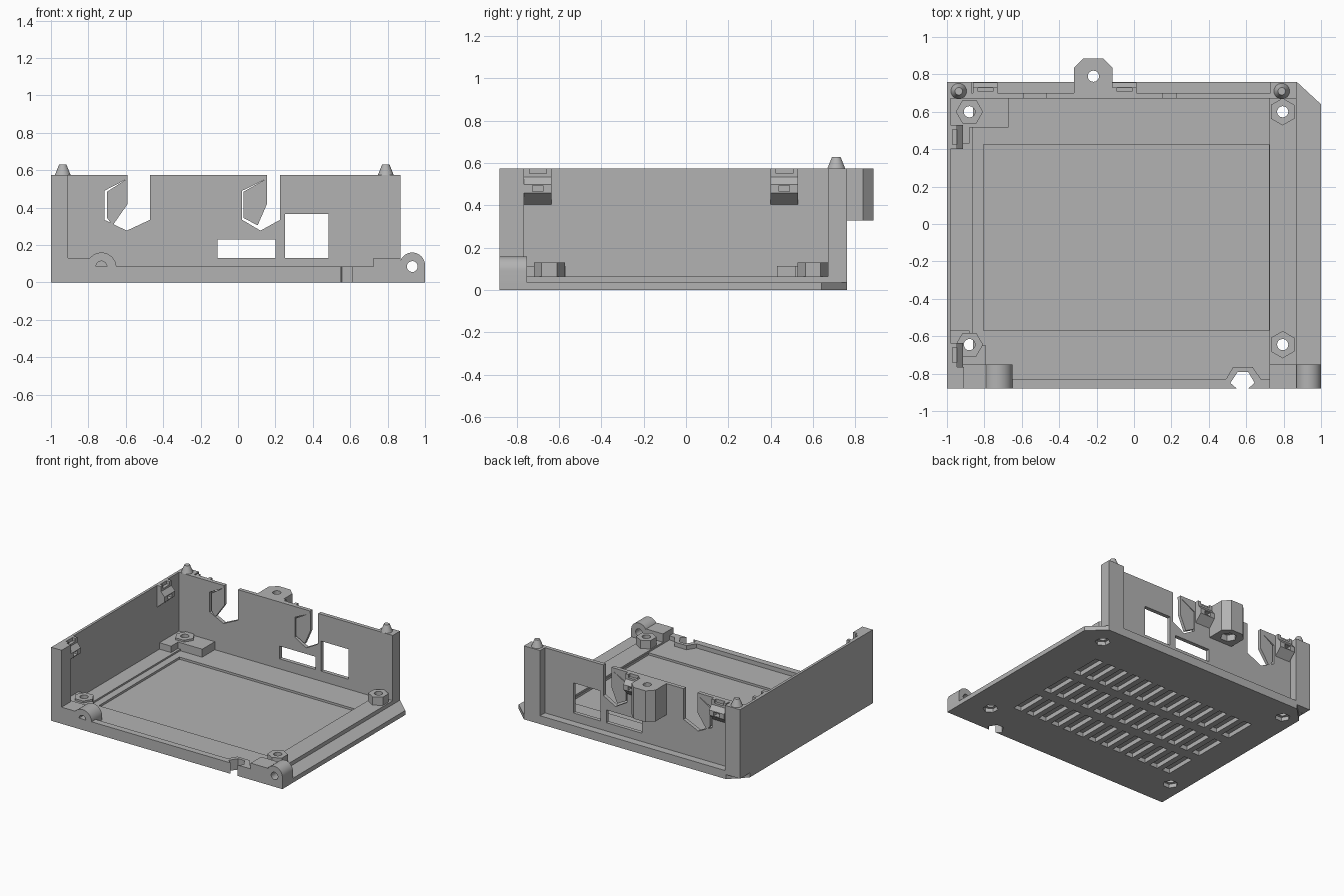
import bpy, bmesh, math
from mathutils import Vector

cube = bpy.data.objects.get("Cube")
if cube:
    bpy.data.objects.remove(cube)

grey = bpy.data.materials.new("plain grey")
grey.use_nodes = True
grey.diffuse_color = (0.45, 0.45, 0.45, 1)
grey.node_tree.nodes["Principled BSDF"].inputs["Base Color"].default_value = grey.diffuse_color


def place(axis, u, v, w):
    return {"x": Vector((w, u, v)), "y": Vector((u, w, v)), "z": Vector((u, v, w))}[axis]


def prism(name, pts, axis, a, b, cuts=()):
    """Extrude a 2D outline from a to b along an axis, then cut holes."""
    bm = bmesh.new()
    lo = [bm.verts.new(place(axis, u, v, a)) for u, v in pts]
    hi = [bm.verts.new(place(axis, u, v, b)) for u, v in pts]
    bm.faces.new(lo)
    bm.faces.new(hi)
    for i in range(len(pts)):
        j = (i + 1) % len(pts)
        bm.faces.new((lo[i], lo[j], hi[j], hi[i]))
    bmesh.ops.recalc_face_normals(bm, faces=bm.faces)
    mesh = bpy.data.meshes.new(name)
    bm.to_mesh(mesh)
    bm.free()
    mesh.materials.append(grey)
    ob = bpy.data.objects.new(name, mesh)
    bpy.context.collection.objects.link(ob)
    for c in cuts:
        m = ob.modifiers.new("cut", "BOOLEAN")
        m.operation, m.solver, m.object = "DIFFERENCE", "EXACT", c
    return ob


def rect(u0, u1, v0, v1):
    return [(u0, v0), (u1, v0), (u1, v1), (u0, v1)]


def ring(u, v, r, n, turn=0.0):
    return [(u + r * math.cos(turn + math.tau * i / n),
             v + r * math.sin(turn + math.tau * i / n)) for i in range(n)]


def cutter(pts, axis, a, b):
    ob = prism("cutter", pts, axis, a, b)
    ob.hide_render = True
    ob.hide_set(True)
    ob.display_type = "WIRE"
    return ob


def box(name, x0, x1, y0, y1, z0, z1, cuts=()):
    return prism(name, rect(x0, x1, y0, y1), "z", z0, z1, cuts)


# Cutters for the floor: vents, screw holes and front cable notch
vents = []
for row in (-0.405, -0.075, 0.255):
    for col in range(13):
        x = -0.74 + 0.115 * col
        vents.append((x - 0.035, x + 0.035, row - 0.125, row + 0.125))
bm = bmesh.new()
for x0, x1, y0, y1 in vents:
    made = bmesh.ops.create_cube(bm, size=1)["verts"]
    for v in made:
        v.co = Vector(((x0 + x1) / 2 + v.co.x * (x1 - x0),
                       (y0 + y1) / 2 + v.co.y * (y1 - y0), v.co.z))
mesh = bpy.data.meshes.new("vent_cutter")
bm.to_mesh(mesh)
bm.free()
vent_cut = bpy.data.objects.new("vent_cutter", mesh)
bpy.context.collection.objects.link(vent_cut)
vent_cut.hide_render = True
vent_cut.hide_set(True)

standoffs = [(-0.88, 0.6, 0), (-0.88, -0.645, 0),
             (0.795, 0.6, math.pi / 6), (0.795, -0.645, math.pi / 6)]
screw = [cutter(ring(x, y, 0.03, 20), "z", -0.1, 0.3) for x, y, t in standoffs]
nuts = [cutter(ring(x, y, 0.055, 6, t), "z", -0.1, 0.03) for x, y, t in standoffs]
notch = cutter([(0.55, -0.95), (0.55, -0.88), (0.515, -0.85), (0.555, -0.79), (0.61, -0.79),
                (0.645, -0.85), (0.61, -0.88), (0.61, -0.95)], "z", -0.1, 0.3)
recess = cutter(rect(-0.805, 0.722, -0.57, 0.425), "z", 0.035, 0.2)

# Floor slab and its raised inner levels
prism("floor_slab", [(-1, -0.88), (1, -0.88), (1, 0.64), (0.87, 0.76), (-0.88, 0.76), (-1, 0.64)],
      "z", 0, 0.035, [vent_cut, notch] + screw + nuts)
box("inner_floor", -0.86, 0.727, -0.86, 0.69, 0.034, 0.052, [recess, notch])
for name, x0, x1 in (("right_rail", -0.99, -0.86), ("left_rail", 0.725, 0.87)):
    box(name, x0, x1, -0.87, 0.69, 0.034, 0.065, screw)
box("back_ledge", -1, 0.87, 0.67, 0.76, 0.035, 0.065)

# Front lip with a collar round the cable notch
box("front_lip", -0.92, 0.73, -0.88, -0.83, 0.03, 0.085, [notch])
prism("notch_collar", [(0.49, -0.832), (0.53, -0.765), (0.635, -0.765), (0.68, -0.832)],
      "z", 0.03, 0.085, [notch])


# Front corner blocks with rounded hinge bosses
def arch(cx, r, cz):
    return [(cx - r, 0.01)] + [(cx - r * math.cos(math.pi * i / 16), cz + r * math.sin(math.pi * i / 16))
                               for i in range(17)] + [(cx + r, 0.01)]


for name, cx, r, start in (("right_hinge_boss", -0.73, 0.08, -0.8), ("left_hinge_boss", 0.932, 0.068, -0.95)):
    hole = cutter(ring(cx, 0.085, 0.029, 24), "y", -0.95, -0.8 if cx < 0 else -0.7)
    boss = prism(name, arch(cx, r, 0.16 - r), "y", -0.88, -0.75, [hole])
    bpy.context.view_layer.objects.active = boss
    boss.select_set(True)
    bpy.ops.object.shade_smooth_by_angle(angle=math.radians(30))
    boss.select_set(False)
box("right_front_block", -0.92, -0.79, -0.88, -0.75, 0.03, 0.13)
box("left_front_block", 0.725, 0.87, -0.88, -0.75, 0.03, 0.13)

# Screw standoffs and pads
for (x, y, t), hole in zip(standoffs, screw):
    prism("standoff", ring(x, y, 0.073, 6, t), "z", 0.034, 0.13, [hole])
prism("back_pad", [(-0.99, 0.68), (-0.67, 0.68), (-0.67, 0.515), (-0.88, 0.515), (-0.88, 0.43), (-0.99, 0.43)],
      "z", 0.034, 0.115, [screw[0]])
prism("front_pad", [(-0.99, -0.76), (-0.79, -0.76), (-0.79, -0.65), (-0.88, -0.65), (-0.88, -0.57), (-0.99, -0.57)],
      "z", 0.034, 0.115, [screw[1]])

# Side wall and posts
box("side_wall", -1, -0.98, -0.88, 0.64, 0.03, 0.575)
box("front_post", -1, -0.91, -0.88, -0.765, 0.035, 0.575)
box("right_back_post", -1, -0.87, 0.64, 0.76, 0.035, 0.575,
    [cutter(rect(-0.98, -0.8, 0.6, 0.67), "z", 0, 1)])
box("left_back_post", 0.73, 0.87, 0.67, 0.76, 0.035, 0.575)

# Back wall with two open notches and two ports
ports = [cutter(rect(-0.11, 0.2, 0.13, 0.23), "y", 0.5, 0.9),
         cutter(rect(0.25, 0.485, 0.13, 0.365), "y", 0.5, 0.9)]


def notch_path(left, lip, right, mid):
    return [(right, 0.575), (right, 0.335), (mid, 0.277), (left, 0.335),
            (left, 0.49), (lip, 0.555), (lip, 0.575)]


prism("back_wall", [(-0.98, 0.035), (0.87, 0.035), (0.87, 0.575)]
      + notch_path(0.022, 0.155, 0.225, 0.12)
      + notch_path(-0.715, -0.59, -0.47, -0.595) + [(-0.98, 0.575)],
      "y", 0.67, 0.7, ports)
for lip, left, foot in ((-0.59, -0.7, -0.67), (0.155, 0.03, 0.105)):
    prism("notch_flap", [(left, 0.485), (lip, 0.556), (lip, 0.42), (foot, 0.305), (left, 0.345)],
          "y", 0.675, 0.7)


# Snap catches on the side wall and the back wall
def catch(name, axis, mid, base, tip):
    d = tip - base
    prof = [(base, 0.575), (base + 0.55 * d, 0.575), (base + 0.55 * d, 0.535),
            (tip, 0.5), (tip, 0.46), (base, 0.4)]
    other = "x" if axis == "y" else "y"
    slot = cutter(rect(mid - 0.025, mid + 0.025, 0.465, 0.495), other, base + 0.3 * d, tip + d)
    top = cutter(rect(mid - 0.04, mid + 0.04, 0.55, 0.7), other, base + 0.2 * d, tip + d)
    prism(name, prof, axis, mid - 0.065, mid + 0.065, [slot, top])


catch("side_catch_front", "y", -0.7, -0.985, -0.915)
catch("side_catch_back", "y", 0.465, -0.985, -0.915)
catch("back_catch_right", "x", -0.795, 0.695, 0.757)
catch("back_catch_left", "x", -0.052, 0.695, 0.757)

# Screw lug on the back wall with a nut pocket below
lug_hole = cutter(ring(-0.217, 0.79, 0.03, 20), "z", 0, 1)
lug_nut = cutter(ring(-0.217, 0.79, 0.06, 6), "z", 0, 0.38)
prism("screw_lug", [(-0.32, 0.695), (-0.32, 0.835), (-0.27, 0.885), (-0.165, 0.885), (-0.115, 0.835),
                    (-0.115, 0.695)], "z", 0.33, 0.575, [lug_hole, lug_nut])

# Tapered alignment pins
for x in (-0.937, 0.79):
    bpy.ops.mesh.primitive_cone_add(vertices=24, radius1=0.042, radius2=0.02, depth=0.055,
                                    location=(x, 0.71, 0.6025))
    pin = bpy.context.object
    pin.name = "alignment_pin"
    pin.data.materials.append(grey)
    bpy.ops.object.shade_smooth_by_angle(angle=math.radians(30))
